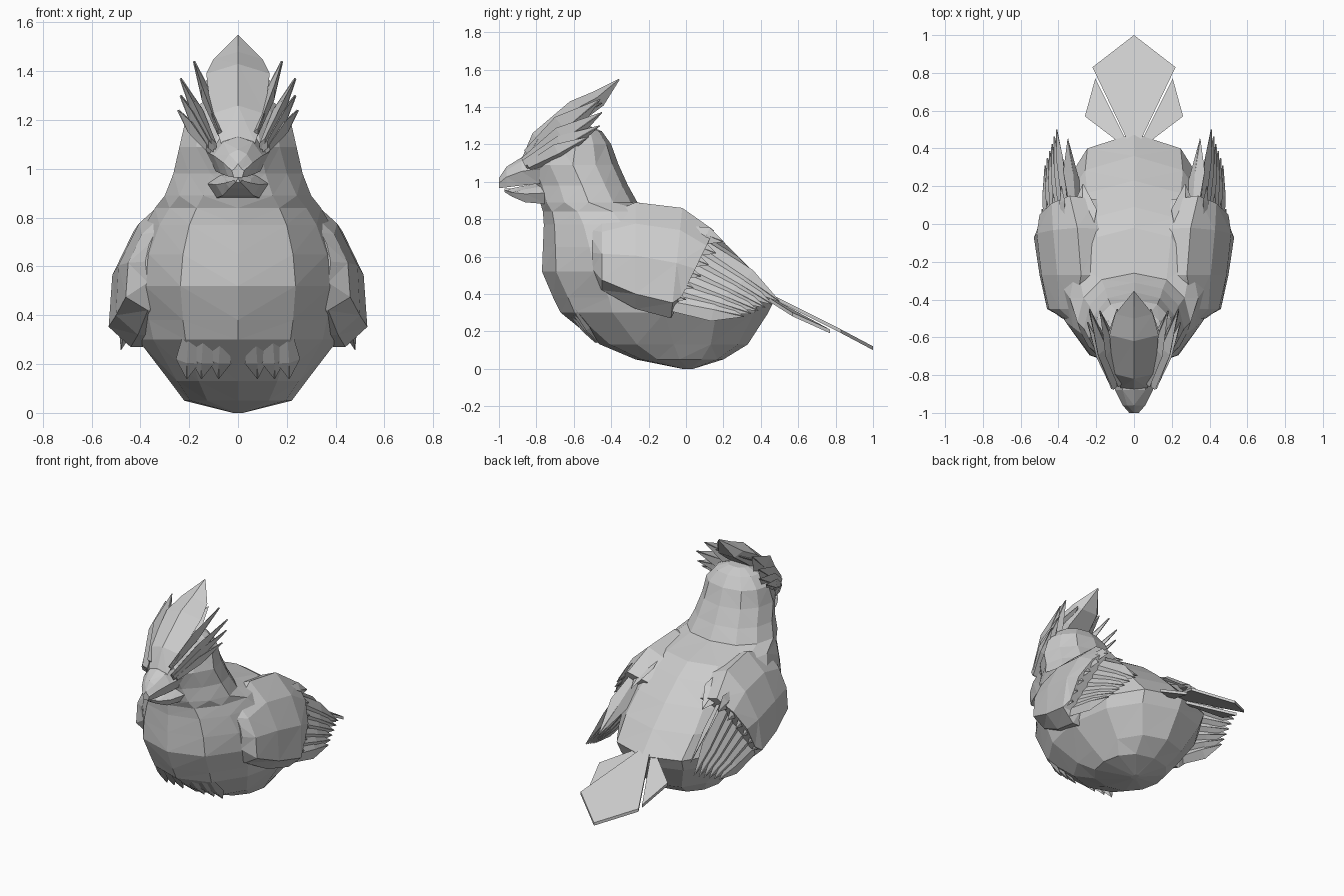
import bpy, bmesh
from math import sin, cos, pi
from mathutils import Vector

cube = bpy.data.objects.get("Cube")
if cube:
    bpy.data.objects.remove(cube, do_unlink=True)

grey = bpy.data.materials.new("plain grey")
grey.use_nodes = True
COLOUR = (0.6, 0.6, 0.6, 1)
grey.diffuse_color = COLOUR
grey.node_tree.nodes["Principled BSDF"].inputs["Base Color"].default_value = COLOUR


def finish(name, bm, mirror=False):
    """Turn a bmesh into a flat shaded object, optionally mirrored in x."""
    bmesh.ops.recalc_face_normals(bm, faces=bm.faces)
    bmesh.ops.triangulate(bm, faces=[f for f in bm.faces if len(f.verts) > 3])
    mesh = bpy.data.meshes.new(name)
    bm.to_mesh(mesh)
    bm.free()
    mesh.materials.append(grey)
    ob = bpy.data.objects.new(name, mesh)
    bpy.context.collection.objects.link(ob)
    if mirror:
        mod = ob.modifiers.new("mirror", 'MIRROR')
        mod.use_mirror_merge = False
    return ob


def loft(name, rings, mirror=False):
    """Skin closed rings of equal length and cap both ends."""
    bm = bmesh.new()
    rows = [[bm.verts.new(p) for p in ring] for ring in rings]
    n = len(rows[0])
    for a, b in zip(rows, rows[1:]):
        for i in range(n):
            j = (i + 1) % n
            bm.faces.new((a[i], a[j], b[j], b[i]))
    bm.faces.new(rows[0])
    bm.faces.new(rows[-1])
    return finish(name, bm, mirror)


def blade(name, base, tip, side, width, mid=0.55, thick=0.03, mirror=True, root=0.5):
    """Tapered feather with a pointed tip, broad along the side vector."""
    base, tip, side = Vector(base), Vector(tip), Vector(side)
    along = (tip - base).normalized()
    side = (side - along * side.dot(along)).normalized()
    up = along.cross(side)
    rings = []
    for t, w in ((0, root), (mid, 1), (1, 0.04)):
        c = base.lerp(tip, t)
        s, u = side * width * w, up * thick * 0.5 * max(w, 0.2)
        rings.append([c + s, c + u, c - s, c - u])
    return loft(name, rings, mirror)


def plate(name, outline, thick, mirror=False):
    """Solid plate from an outline, thickened downwards."""
    bm = bmesh.new()
    top = [bm.verts.new(p) for p in outline]
    low = [bm.verts.new((x, y, z - thick)) for x, y, z in outline]
    bm.faces.new(top)
    bm.faces.new(low)
    for i in range(len(top)):
        j = (i + 1) % len(top)
        bm.faces.new((top[i], top[j], low[j], low[i]))
    return finish(name, bm, mirror)


# Body and head: height, front, back, half width, front taper
body = [
    (0.00, -0.02, 0.04, 0.02, 0),
    (0.05, -0.27, 0.20, 0.22, 0),
    (0.13, -0.46, 0.33, 0.28, 0),
    (0.30, -0.67, 0.44, 0.41, 0.1),
    (0.38, -0.71, 0.48, 0.43, 0.1),
    (0.52, -0.77, 0.36, 0.45, 0.1),
    (0.65, -0.765, 0.23, 0.43, 0.1),
    (0.77, -0.76, 0.09, 0.38, 0.1),
    (0.84, -0.765, -0.02, 0.34, 0.15),
    (0.89, -0.78, -0.26, 0.30, 0.2),
    (0.98, -0.80, -0.31, 0.265, 0.3),
    (1.09, -0.85, -0.36, 0.24, 0.4),
    (1.20, -0.78, -0.40, 0.215, 0.4),
    (1.27, -0.70, -0.45, 0.15, 0.3),
    (1.30, -0.62, -0.52, 0.07, 0),
]


def body_ring(z, front, back, half, taper):
    ring = []
    for i in range(12):
        c, s = cos(i * pi / 6), sin(i * pi / 6)
        y = (front + back) / 2 - c * (back - front) / 2
        x = half * (abs(s) ** 0.8) * (1 if s > 0 else -1) * (1 - taper * max(c, 0))
        ring.append((x, y, z))
    return ring


loft("body", [body_ring(*row) for row in body])


# Beak and chin: depth, top, bottom, half width
def beak_ring(y, top, low, half):
    mid = (top + low) / 2
    return [(0, y, top), (half * 0.6, y, top - 0.02), (half, y, mid),
            (half * 0.7, y, low), (-half * 0.7, y, low), (-half, y, mid),
            (-half * 0.6, y, top - 0.02)]


loft("upper_beak", [beak_ring(*r) for r in (
    (-0.78, 1.15, 0.99, 0.13), (-0.88, 1.13, 0.98, 0.10),
    (-0.96, 1.08, 0.97, 0.06), (-1.00, 1.02, 0.965, 0.025))])
loft("lower_beak", [beak_ring(*r) for r in (
    (-0.74, 1.0, 0.88, 0.13), (-0.86, 0.98, 0.89, 0.09),
    (-0.93, 0.965, 0.92, 0.05), (-0.97, 0.965, 0.945, 0.015))])

# Central crest: folded hood sweeping back to a point
hood = [(-0.88, 1.12, 0.07, 0.03), (-0.82, 1.26, 0.11, 0.07),
        (-0.62, 1.43, 0.13, 0.08), (-0.50, 1.48, 0.10, 0.06),
        (-0.36, 1.55, 0.003, 0.005)]
loft("crest_centre", [[(0, y, z), (w, y + d * 0.4, z - d * 0.5), (w * 0.6, y + d, z - d * 1.2),
                       (-w * 0.6, y + d, z - d * 1.2), (-w, y + d * 0.4, z - d * 0.5)]
                      for y, z, w, d in hood])

# Side crest feathers fan out above the eyes
for i, (base, tip, width) in enumerate((
        ((0.07, -0.84, 1.14), (0.18, -0.46, 1.44), 0.08),
        ((0.10, -0.86, 1.10), (0.235, -0.45, 1.37), 0.07),
        ((0.11, -0.86, 1.09), (0.235, -0.46, 1.30), 0.06),
        ((0.12, -0.84, 1.08), (0.245, -0.52, 1.24), 0.05))):
    blade(f"crest_feather_{i + 1}", base, tip, (0.35, -0.4, 0.8), width, 0.5, 0.05)
blade("crest_back_feather", (0.04, -0.72, 1.28), (0.09, -0.45, 1.42), (1, 0, 0), 0.07)

# Wing shoulder: depth, top, bottom, x at top, middle and bottom, rear slant
wing = [
    (-0.50, 0.74, 0.50, 0.34, 0.38, 0.37, 0),
    (-0.45, 0.81, 0.42, 0.31, 0.45, 0.46, 0),
    (-0.27, 0.89, 0.32, 0.28, 0.49, 0.50, 0),
    (-0.08, 0.86, 0.27, 0.30, 0.515, 0.53, 0.06),
    (-0.05, 0.74, 0.33, 0.34, 0.50, 0.51, 0.20),
]


def wing_ring(y, top, low, xt, xm, xb, slant):
    outer = []
    for f, x in ((1, xt), (0.8, xt * 0.4 + xm * 0.6), (0.5, xm), (0.14, xb), (0, xb - 0.09)):
        outer.append((x, y + slant * f, low + (top - low) * f))
    inner = [(x - 0.14, y + slant * f, low + (top - low) * f)
             for f, x in ((0, xb), (0.5, xm), (0.9, xt))]
    return outer + inner


loft("wing_shoulder", [wing_ring(*row) for row in wing], mirror=True)

# Short jagged coverts along the rear edge of the shoulder
for i in range(6):
    f = i / 5
    y, z = -0.06 + 0.2 * f, 0.38 + 0.31 * f
    x = 0.505 - 0.12 * f ** 2
    blade(f"covert_{i + 1}", (x - 0.01, y - 0.12, z + 0.05), (x, y + 0.06, z - 0.01),
          (-0.3, 0.3, 1), 0.05, 0.5, 0.03)

# Long flight feathers, lowest to highest
for i in range(6):
    f = i / 5
    blade(f"flight_feather_{i + 1}",
          (0.46 - 0.10 * f, -0.10 + 0.16 * f, 0.36 + 0.30 * f),
          (0.47 - 0.06 * f, 0.31 + 0.19 * f, 0.28 + 0.08 * f),
          (-0.25, 0.3, 1), 0.06, 0.6, 0.04, root=0.8)

# Inner feathers lying on the back
blade("inner_feather_long", (0.31, 0.02, 0.74), (0.35, 0.45, 0.42), (0.6, 0.2, 0.6), 0.06)
blade("inner_feather_short", (0.27, -0.12, 0.83), (0.27, 0.21, 0.67), (1, 0, -0.5), 0.08)

# Tail plates
plate("tail_centre", [(0, 0.37, 0.44), (0.22, 0.83, 0.21), (0, 1.0, 0.12), (-0.22, 0.83, 0.21)], 0.02)
plate("tail_side", [(0.01, 0.38, 0.42), (0.26, 0.57, 0.30), (0.205, 0.77, 0.21)], 0.02, mirror=True)

# Breast tufts hanging over the belly
for i, x in enumerate((0.07, 0.14, 0.20)):
    blade(f"breast_tuft_{i + 1}", (x, -0.66 + x * 0.3, 0.32), (x + 0.01, -0.49 + x * 0.1, 0.14),
          (1, 0.3, 0), 0.05, 0.6, 0.03)
